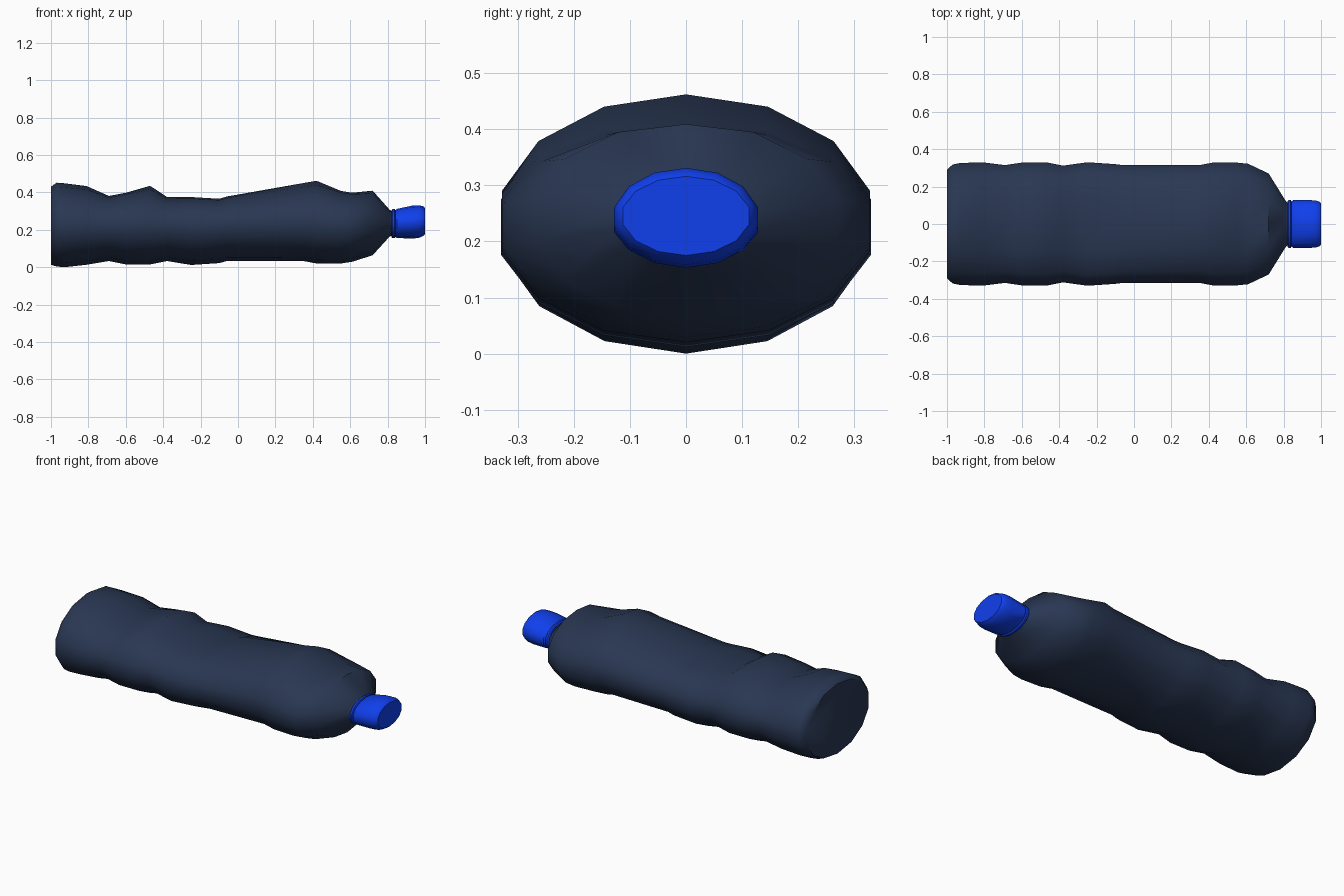
import bpy, bmesh, math

if "Cube" in bpy.data.objects:
    bpy.data.objects.remove(bpy.data.objects["Cube"])

SIDES = 14


def material(name, color):
    m = bpy.data.materials.new(name)
    m.diffuse_color = color
    m.use_nodes = True
    m.node_tree.nodes["Principled BSDF"].inputs["Base Color"].default_value = m.diffuse_color
    return m


def loft(name, rings, mat, angle):
    """Skin 14-sided rings given as (x, half width, bottom z, top z, undented top z)."""
    bm = bmesh.new()
    loops = []
    for x, w, bottom, top, full in rings:
        mid = (bottom + full) / 2
        loop = []
        for i in range(SIDES):
            a = 2 * math.pi * i / SIDES
            c = math.cos(a)
            z = mid + (full - mid) * c
            if c > 0:
                # dents press the crown down and leave it flatter than the sides
                z = (min(z, top) + mid + (top - mid) * c) / 2
            loop.append(bm.verts.new((x, w / 0.975 * math.sin(a), z)))
        loops.append(loop)
    for a, b in zip(loops, loops[1:]):
        for i in range(SIDES):
            j = (i + 1) % SIDES
            bm.faces.new((a[i], a[j], b[j], b[i]))
    bm.faces.new(loops[0])
    bm.faces.new(loops[-1])
    bmesh.ops.recalc_face_normals(bm, faces=bm.faces)
    mesh = bpy.data.meshes.new(name)
    bm.to_mesh(mesh)
    bm.free()
    mesh.materials.append(mat)
    obj = bpy.data.objects.new(name, mesh)
    bpy.context.collection.objects.link(obj)
    bpy.ops.object.select_all(action='DESELECT')
    obj.select_set(True)
    bpy.context.view_layer.objects.active = obj
    bpy.ops.object.shade_smooth_by_angle(angle=math.radians(angle))
    return obj


# Crushed body: x, half width, bottom, top, undented top
body = [
    (-1.00, .290, .013, .430, .430),
    (-.97, .318, .004, .452, .452),
    (-.93, .326, .000, .449, .449),
    (-.81, .330, .013, .434, .440),
    (-.69, .315, .033, .381, .420),
    (-.60, .328, .015, .398, .435),
    (-.47, .330, .015, .435, .440),
    (-.38, .312, .033, .376, .420),
    (-.25, .330, .012, .375, .435),
    (-.10, .320, .022, .366, .425),
    (-.06, .315, .033, .378, .420),
    (.35, .315, .033, .450, .450),
    (.42, .328, .020, .462, .462),
    (.55, .328, .020, .408, .440),
    (.61, .322, .029, .398, .425),
    (.72, .270, .064, .409, .415),
    (.81, .125, .163, .308, .308),
    (.825, .110, .170, .295, .295),
    (.90, .108, .175, .295, .295),
]
loft("bottle_body", body, material("dark_plastic", (.022, .038, .085, 1)), 50)

# Safety ring and tilted cap
blue = material("blue_plastic", (.005, .05, .85, 1))
ring = [(.822, .122, .160, .306), (.827, .128, .155, .311),
        (.838, .128, .155, .311), (.842, .120, .162, .304)]
cap = [(.842, .120, .162, .304), (.850, .128, .156, .312),
       (.935, .128, .153, .330), (.970, .126, .158, .331),
       (.992, .119, .168, .325), (1.00, .112, .175, .316)]
loft("safety_ring", [r + (r[3],) for r in ring], blue, 40)
loft("bottle_cap", [r + (r[3],) for r in cap], blue, 40)
